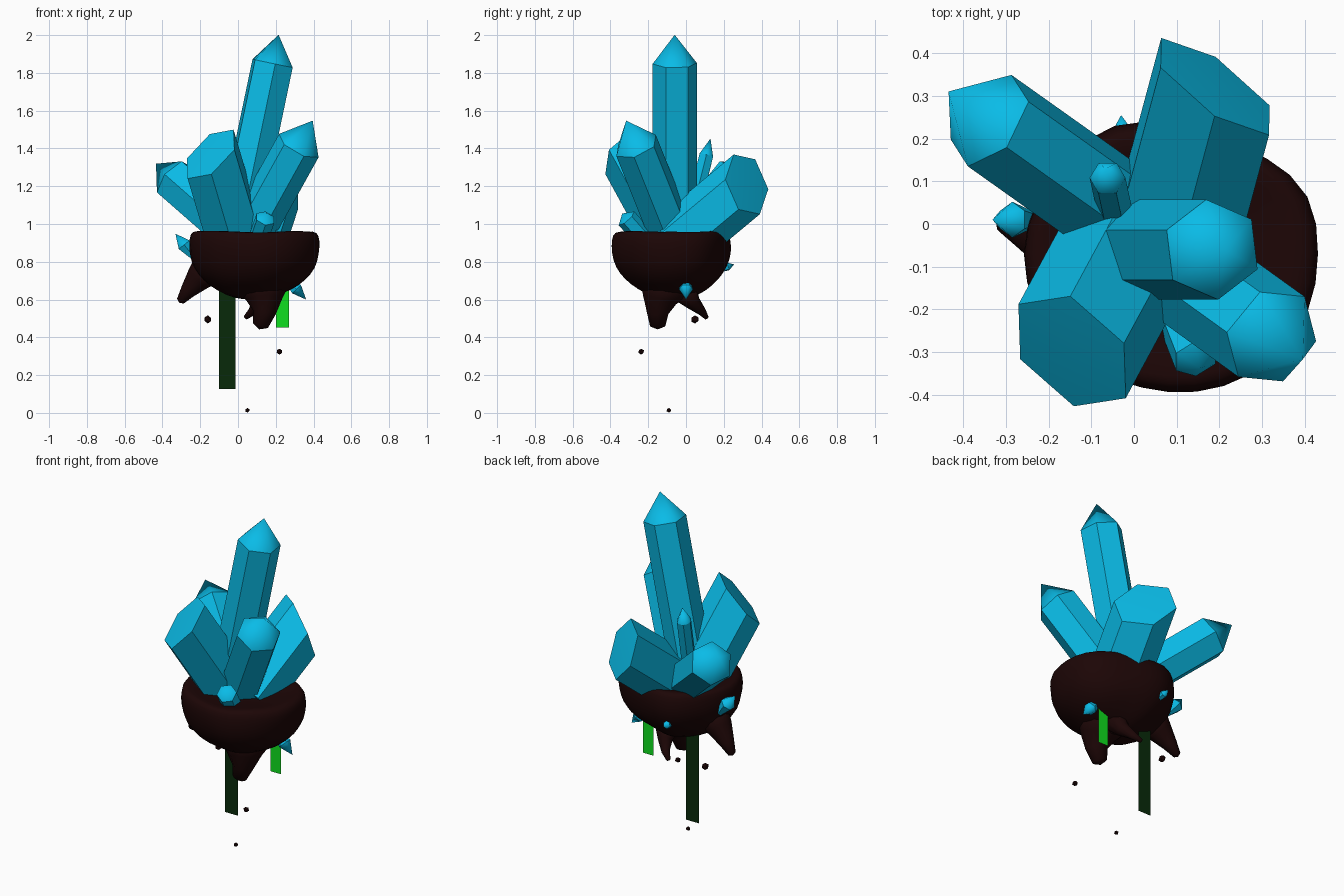
import bpy, bmesh, math, random
from mathutils import Vector, Quaternion

if "Cube" in bpy.data.objects:
    bpy.data.objects.remove(bpy.data.objects["Cube"])

random.seed(4)


def material(name, rgb):
    m = bpy.data.materials.new(name)
    m.diffuse_color = (*rgb, 1)
    m.use_nodes = True
    m.node_tree.nodes["Principled BSDF"].inputs["Base Color"].default_value = m.diffuse_color
    return m


CYAN = material("crystal_cyan", (0.003, 0.50, 0.80))
EARTH = material("dark_earth", (0.012, 0.0018, 0.0018))
GREEN = material("bright_green", (0.005, 0.74, 0.014))
DARK_GREEN = material("dark_green", (0.0025, 0.023, 0.003))


def finish(bm, name, mat):
    bmesh.ops.recalc_face_normals(bm, faces=bm.faces)
    me = bpy.data.meshes.new(name)
    bm.to_mesh(me)
    bm.free()
    me.materials.append(mat)
    ob = bpy.data.objects.new(name, me)
    bpy.context.collection.objects.link(ob)
    return ob


def skin(bm, rings):
    """Join rings of equal length with quads; return vertex rings."""
    vr = [[bm.verts.new(p) for p in r] for r in rings]
    n = len(vr[0])
    for a, b in zip(vr, vr[1:]):
        for i in range(n):
            bm.faces.new((a[i], a[(i + 1) % n], b[(i + 1) % n], b[i]))
    return vr


def fan(bm, ring, tip):
    v = bm.verts.new(tip)
    return [bm.faces.new((ring[i], ring[(i + 1) % len(ring)], v))
            for i in range(len(ring))]


def crystal(name, base, shoulder, r, tip, corner=(1, 0), cap_normal=None, taper=1.0):
    """Six-sided prism from base to shoulder with a pointed or nearly flat cap."""
    b, c = Vector(base), Vector(shoulder)
    ax = (c - b).normalized()
    n = Vector(cap_normal).normalized() if cap_normal else ax
    h = Vector(corner).to_3d()
    if len(corner) == 2 and abs(ax.z) > 0.2:
        h.z = -(h.x * ax.x + h.y * ax.y) / ax.z
    h = (h - ax * h.dot(ax)).normalized()
    offs = [Quaternion(ax, i * math.pi / 3) @ h * r for i in range(6)]
    top = [c + o - ax * (o.dot(n) / ax.dot(n)) for o in offs]
    bm = bmesh.new()
    vr = skin(bm, [[b + o * taper for o in offs], top])
    bm.faces.new(vr[0][::-1])
    for f in fan(bm, vr[1], c + n * tip):
        f.smooth = True
    return finish(bm, name, CYAN)


# Large crystal cluster
crystal("tall_crystal", (-0.02, -0.06, 0.88), (0.183, -0.06, 1.85), 0.118, 0.155, (0.12, -1))
crystal("right_crystal", (0.025, -0.05, 0.88), (0.322, -0.264, 1.415), 0.122, 0.16, (1, -0.1))
crystal("front_left_crystal", (0.0, -0.03, 0.88), (-0.145, -0.298, 1.37), 0.164, 0.006,
        (0.115, 0.015, 0.13), (-0.58, -0.53, 0.62))
crystal("back_left_crystal", (0.045, -0.03, 0.90), (-0.338, 0.242, 1.235), 0.122, 0.145,
        (0.05, 0.105))
crystal("back_right_crystal", (0.09, -0.05, 0.90), (0.19, 0.322, 1.21), 0.166, 0.006,
        (-0.13, 0.095, -0.04), (0.6, 0.74, 0.33))

# Small crystals around the cluster and on the island
crystal("small_front_crystal", (0.10, -0.20, 0.90), (0.145, -0.315, 1.03), 0.055, 0.035, (0, 1))
crystal("small_back_crystal", (-0.045, 0.03, 1.05), (-0.062, 0.108, 1.365), 0.042, 0.09)
crystal("left_shard", (-0.23, 0.01, 0.82), (-0.285, 0.01, 0.89), 0.042, 0.075, (0, 1), taper=0.4)
crystal("lower_right_shard", (0.25, 0.0, 0.72), (0.31, 0.0, 0.655), 0.037, 0.075, (0, 1), taper=0.4)
crystal("back_shard", (-0.02, 0.15, 0.75), (-0.027, 0.222, 0.775), 0.022, 0.035, taper=0.5)

# Floating earth island: uneven outline swept through a height profile
OUTLINE = [.365, .375, .335, .295, .31, .345, .33, .345,
           .355, .35, .345, .325, .335, .35, .36, .37]
PROFILE = [(.5, .94), (.82, .96), (.95, .965), (1, .92), (.99, .845), (.92, .77),
           (.78, .705), (.57, .65), (.3, .61)]
rings = []
for k, (s, z) in enumerate(PROFILE):
    ring = []
    for i, r in enumerate(OUTLINE):
        a = 2 * math.pi * i / len(OUTLINE)
        q = r * s * random.uniform(.98, 1.01)
        ring.append((0.08 + q * math.cos(a), -0.07 + q * math.sin(a),
                     z + random.uniform(-.01, .01)))
    rings.append(ring)
bm = bmesh.new()
vr = skin(bm, rings)
fan(bm, vr[0], (0.08, -0.07, 0.94))
fan(bm, vr[-1], (0.08, -0.07, 0.6))
for f in bm.faces:
    f.smooth = True
island = finish(bm, "earth_island", EARTH)
sub = island.modifiers.new("round", 'SUBSURF')
sub.levels = sub.render_levels = 1


# Hanging roots of earth: tapered tubes along short paths
def hanging_root(name, path):
    pts = [Vector(p[:3]) for p in path]
    rings = []
    for j, p in enumerate(path):
        d = (pts[min(j + 1, len(pts) - 1)] - pts[max(j - 1, 0)]).normalized()
        u = d.cross(Vector((0, 1, 0))).normalized()
        w = d.cross(u)
        rings.append([pts[j] + (u * math.cos(t) + w * math.sin(t)) * p[3]
                      for t in (i * math.pi / 5 for i in range(10))])
    bm = bmesh.new()
    vr = skin(bm, rings)
    bm.faces.new(vr[0])
    d = (pts[-1] - pts[-2]).normalized()
    fan(bm, vr[-1], pts[-1] + d * path[-1][3] * 0.5)
    for f in bm.faces:
        f.smooth = True
    finish(bm, name, EARTH)


hanging_root("left_root", [(-.13, -.04, .79, .11), (-.21, -.025, .71, .07),
                           (-.265, -.01, .645, .042), (-.305, .0, .592, .022)])
hanging_root("center_root", [(.13, -.11, .68, .15), (.14, -.14, .60, .095),
                             (.14, -.15, .53, .06), (.118, -.15, .462, .042)])
hanging_root("back_root", [(.13, -.02, .66, .08), (.11, .04, .58, .04),
                           (.075, .085, .535, .023), (.04, .108, .505, .012)])

# Loose pebbles below
for i, (x, y, z, r) in enumerate([(-.16, .047, .495, .021), (.22, -.237, .325, .016),
                                  (.05, -.09, .014, .013)]):
    bm = bmesh.new()
    bmesh.ops.create_icosphere(bm, subdivisions=1, radius=r)
    for v in bm.verts:
        v.co = v.co * random.uniform(.85, 1.1) + Vector((x, y, z))
    finish(bm, f"pebble_{i + 1}", EARTH)

# Flat hanging vine strips
for name, x0, x1, z0, z1, mat in [("dark_vine", -.10, -.014, .127, .68, DARK_GREEN),
                                  ("bright_vine", .20, .27, .452, .72, GREEN)]:
    bm = bmesh.new()
    bm.faces.new([bm.verts.new((x, .02, z))
                  for x, z in ((x0, z0), (x1, z0), (x1, z1), (x0, z1))])
    finish(bm, name, mat)
